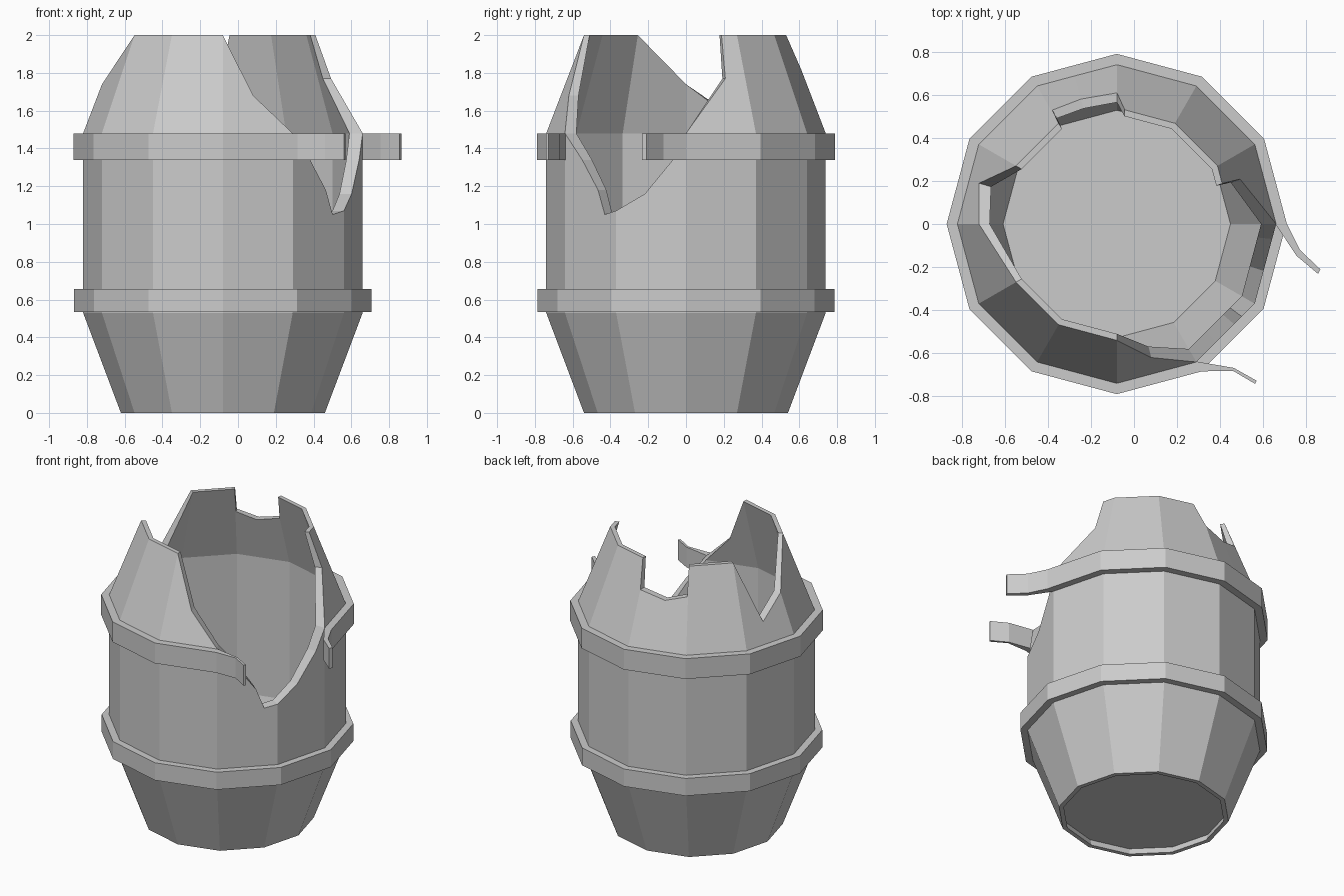
import bpy, bmesh
from math import cos, sin, radians, pi

if "Cube" in bpy.data.objects:
    bpy.data.objects.remove(bpy.data.objects["Cube"])

CX = -0.08   # barrel axis


def finish(name, bm):
    bmesh.ops.remove_doubles(bm, verts=bm.verts, dist=0.0005)
    bmesh.ops.dissolve_degenerate(bm, edges=bm.edges, dist=0.0005)
    bmesh.ops.recalc_face_normals(bm, faces=bm.faces)
    me = bpy.data.meshes.new(name)
    bm.to_mesh(me)
    bm.free()
    ob = bpy.data.objects.new(name, me)
    bpy.context.collection.objects.link(ob)
    return ob


def on_ring(deg, r):
    """Point on a 12-sided ring with corners at multiples of 30 degrees."""
    d = r * cos(pi / 12) / cos(radians(deg % 30 - 15))
    return CX + d * cos(radians(deg)), d * sin(radians(deg))


def radius(profile, z):
    for (z0, r0), (z1, r1) in zip(profile, profile[1:]):
        if z <= z1:
            return r0 + (r1 - r0) * (z - z0) / (z1 - z0)
    return profile[-1][1]


def loft(name, sections, closed):
    """Skin a list of equal closed cross-sections."""
    bm = bmesh.new()
    rows = [[bm.verts.new(p) for p in s] for s in sections]
    n, m = len(rows), len(rows[0])
    for i in range(n if closed else n - 1):
        a, b = rows[i], rows[(i + 1) % n]
        for j in range(m):
            k = (j + 1) % m
            bm.faces.new((a[j], a[k], b[k], b[j]))
    if not closed:
        bm.faces.new(rows[0])
        bm.faces.new(rows[-1])
    return finish(name, bm)


# Barrel wall: profiles (z, r) cut off at the jagged rim (angle, height)
OUTER = [(0, .54), (.53, .74), (1.48, .74), (2, .54)]
INNER = [(0, .51), (.53, .67), (1.48, .67), (2, .51)]
RIM = [(-150, 2), (-120, 2), (-90, 2), (-75.5, 1.68), (-60, 1.48), (-50, 1.34),
       (-40.5, 1.18), (-36.5, 1.05), (-30, 1.07), (-17.7, 1.16), (-5.5, 1.34),
       (0, 1.48), (20, 1.77), (21, 2), (30, 2), (60, 2), (86, 2), (89.9, 1.82),
       (106, 1.78), (119.5, 1.82), (120, 2), (150, 2), (163.5, 1.61), (180, 1.74)]


def wall_section(deg, top):
    pts = []
    for prof, order in ((OUTER, 1), (INNER, -1)):
        for z, _ in prof[::order]:
            z = min(z, top)
            pts.append((*on_ring(deg, radius(prof, z)), z))
    return pts


loft("barrel_wall", [wall_section(a, z) for a, z in RIM], True)

# Barrel floor, slightly recessed
bm = bmesh.new()
ring = [bm.verts.new((*on_ring(30 * i, .528), .065)) for i in range(12)]
low = [bm.verts.new((*on_ring(30 * i, .524), .045)) for i in range(12)]
bm.faces.new(ring)
bm.faces.new(low)
for i in range(12):
    k = (i + 1) % 12
    bm.faces.new((ring[i], ring[k], low[k], low[i]))
finish("barrel_floor", bm)


# Hoops
def band(outer, inner, z0, z1):
    return [(*outer, z0), (*outer, z1), (*inner, z1), (*inner, z0)]


loft("lower_hoop", [band(on_ring(30 * i, .787), on_ring(30 * i, .735), .535, .655)
                    for i in range(12)], True)

# Upper hoop is snapped open, with both ends bent outwards
path = [((.865, -.21), (.855, -.232)), ((.77, -.12), (.755, -.148))]
path += [(on_ring(30 * i, .79), on_ring(30 * i, .737)) for i in range(11)]
path += [((.46, -.682), (.463, -.668)), ((.562, -.742), (.57, -.728))]
loft("upper_hoop", [band(o, i, 1.34, 1.48) for o, i in path], False)
